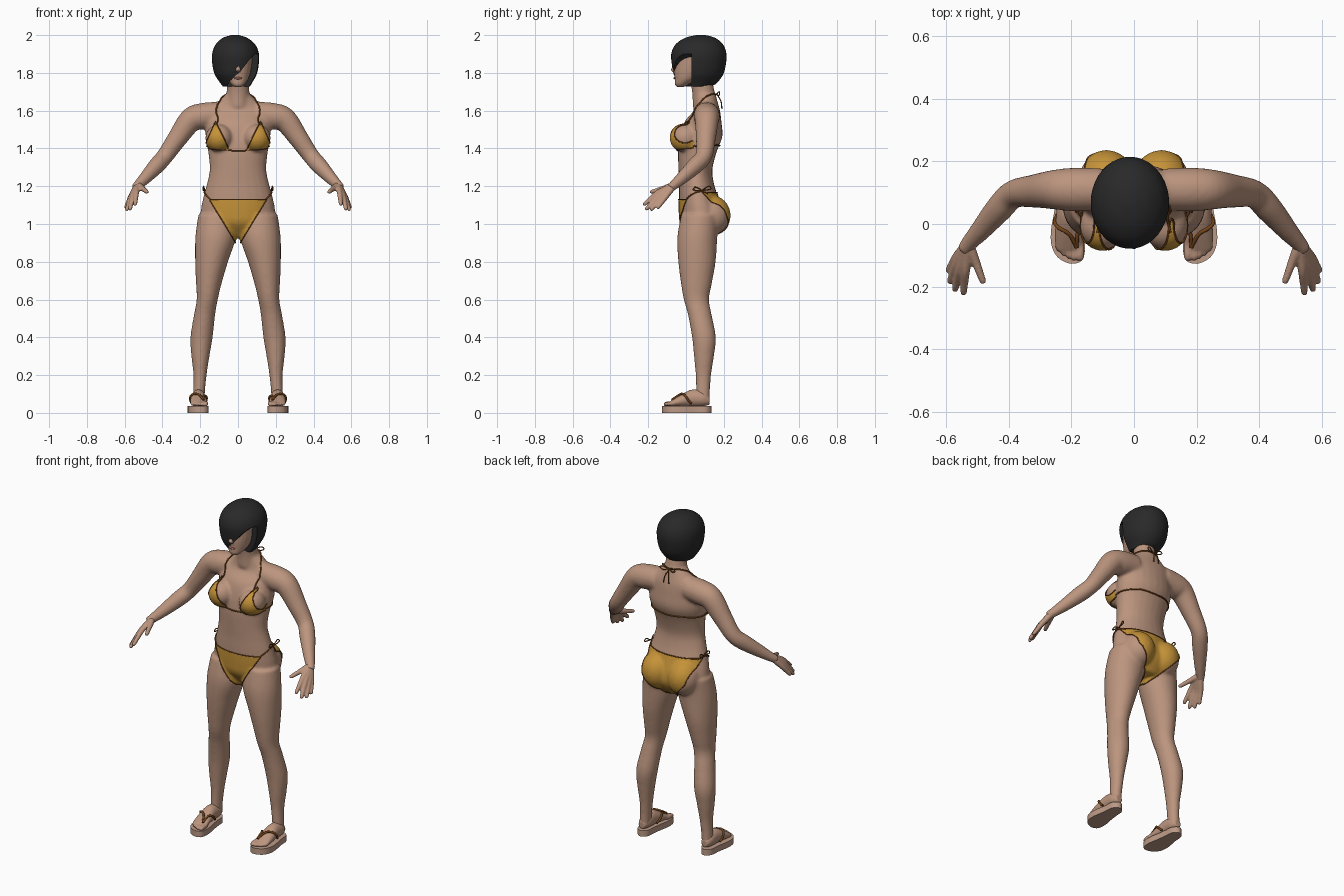
import bpy, bmesh, math
from mathutils import Vector, Matrix
from mathutils.bvhtree import BVHTree

if "Cube" in bpy.data.objects:
    bpy.data.objects.remove(bpy.data.objects["Cube"])
X, Y, Z = Vector((1, 0, 0)), Vector((0, 1, 0)), Vector((0, 0, 1))


def material(name, rgb):
    m = bpy.data.materials.new(name)
    m.use_nodes = True
    m.diffuse_color = (*rgb, 1)
    node = next(n for n in m.node_tree.nodes if n.type == 'BSDF_PRINCIPLED')
    node.inputs["Base Color"].default_value = (*rgb, 1)
    node.inputs["Roughness"].default_value = 0.7
    return m


skin = material("skin", (0.50, 0.30, 0.21))
gold = material("gold cloth", (0.56, 0.29, 0.04))
brown = material("brown cord", (0.18, 0.06, 0.01))
black = material("black hair", (0.022, 0.022, 0.022))
sole_tan = material("sole tan", (0.50, 0.32, 0.24))
lip = material("lip red", (0.36, 0.15, 0.11))


def catmull(pts, n=5, closed=False):
    m, out = len(pts), []
    get = lambda k: pts[k % m] if closed else pts[max(0, min(k, m - 1))]
    for i in range(m if closed else m - 1):
        for t in (k / n for k in range(n)):
            out.append(tuple(
                0.5 * (2*q + (r-p)*t + (2*p - 5*q + 4*r - s)*t*t + (3*q - p - 3*r + s)*t**3)
                for p, q, r, s in zip(get(i-1), get(i), get(i+1), get(i+2))))
    return out if closed else out + [tuple(pts[-1])]


def loft(bm, rings, axis=None, mirror=False, sides=24):
    """Tube through rings (x, y, z, radius[, second radius])."""
    rings = catmull(rings)
    for s in ((1, -1) if mirror else (1,)):
        mids = [Vector((r[0] * s, r[1], r[2])) for r in rings]
        loops = []
        for i, r in enumerate(rings):
            u, v = X, (Y if axis == 'Z' else Z)
            if axis is None:
                q = (mids[min(i+1, len(mids)-1)] - mids[max(i-1, 0)]).to_track_quat('Z', 'Y')
                u, v = q @ X, q @ Y
            a, b = max(r[3], 0.002), max(r[-1], 0.002)
            angles = [math.tau * k / sides for k in range(sides)]
            loops.append([bm.verts.new(mids[i] + u*a*math.cos(t) + v*b*math.sin(t)) for t in angles])
        for p, q in zip(loops, loops[1:]):
            for k in range(sides):
                j = (k + 1) % sides
                bm.faces.new((p[k], p[j], q[j], q[k]))
        bm.faces.new(loops[0])
        bm.faces.new(loops[-1])


def ball(bm, centre, radii, mirror=False):
    for s in ((1, -1) if mirror else (1,)):
        place = Matrix.Translation((centre[0] * s, *centre[1:])) @ Matrix.Diagonal((*radii, 1))
        bmesh.ops.create_uvsphere(bm, u_segments=24, v_segments=16, radius=1, matrix=place)


def make(name, bm, mat, fix=True):
    if fix:
        bmesh.ops.recalc_face_normals(bm, faces=bm.faces[:])
    me = bpy.data.meshes.new(name)
    bm.to_mesh(me)
    bm.free()
    me.materials.append(mat)
    me.shade_smooth()
    ob = bpy.data.objects.new(name, me)
    bpy.context.collection.objects.link(ob)
    return ob


def bake(ob, mat):
    me = bpy.data.meshes.new_from_object(ob.evaluated_get(bpy.context.evaluated_depsgraph_get()))
    ob.modifiers.clear()
    ob.data = me
    me.materials.clear()
    me.materials.append(mat)
    me.shade_smooth()


def fuse(name, bm, voxel, passes):
    """Weld overlapping skin parts into one soft surface."""
    ob = make(name, bm, skin)
    mod = ob.modifiers.new("weld", 'REMESH')
    mod.mode, mod.voxel_size = 'VOXEL', voxel
    mod = ob.modifiers.new("soften", 'SMOOTH')
    mod.factor, mod.iterations = 0.5, passes
    bake(ob, skin)
    me = ob.data
    return ob, BVHTree.FromPolygons([v.co for v in me.vertices], [p.vertices[:] for p in me.polygons])


def cord(name, pts, r=0.004, surface=None, smooth=True):
    pts = [Vector(p) for p in (catmull(pts, 8) if smooth else pts)]
    if surface:
        hits = [surface.find_nearest(p) for p in pts]
        pts = [h[0] + h[1] * r * 0.7 for h in hits]
    cu = bpy.data.curves.new(name, 'CURVE')
    cu.dimensions, cu.bevel_depth, cu.bevel_resolution, cu.use_fill_caps = '3D', r, 2, True
    sp = cu.splines.new('POLY')
    sp.points.add(len(pts) - 1)
    for point, p in zip(sp.points, pts):
        point.co = (*p, 1)
    cu.materials.append(brown)
    bpy.context.collection.objects.link(bpy.data.objects.new(name, cu))


def pair(name, pts, r=0.004, surface=None):
    for side, s in (("left", 1), ("right", -1)):
        cord(side + "_" + name, [(p[0] * s, *p[1:]) for p in pts], r, surface)


# Torso, neck, legs and arms
bm = bmesh.new()
loft(bm, [(0, .09, .93, .09, .06), (0, .085, 1, .18, .11), (0, .08, 1.06, .198, .115),
          (0, .065, 1.15, .182, .102), (0, .055, 1.22, .163, .092), (0, .05, 1.29, .15, .09),
          (0, .06, 1.38, .158, .102), (0, .08, 1.46, .172, .112), (0, .09, 1.54, .17, .098),
          (0, .11, 1.6, .16, .07), (0, .108, 1.645, .11, .06), (0, .1, 1.69, .062, .056)], 'Z')
loft(bm, [(0, .1, 1.62, .065), (0, .092, 1.7, .06), (0, .07, 1.8, .058)], 'Z')
ball(bm, (.1, -.005, 1.455), (.073, .078, .073), True)
ball(bm, (.088, .13, 1.045), (.092, .103, .105), True)
loft(bm, [(.11, .075, 1.05, .1, .1), (.118, .06, .93, .108, .106), (.14, .058, .8, .087, .099),
          (.155, .055, .68, .067, .081), (.163, .055, .6, .056, .067), (.177, .073, .52, .056, .063),
          (.193, .095, .4, .059, .063), (.199, .095, .3, .048, .053), (.201, .092, .2, .035, .041),
          (.206, .09, .11, .031, .037), (.208, .09, .06, .031, .037)], 'Z', True)
loft(bm, [(.1, .11, 1.58, .068), (.19, .11, 1.57, .07), (.25, .11, 1.55, .064), (.32, .105, 1.455, .053),
          (.385, .095, 1.362, .045), (.43, .05, 1.31, .044), (.49, -.02, 1.245, .034),
          (.53, -.065, 1.205, .026), (.545, -.085, 1.19, .024)], None, True)
body, body_skin = fuse("body", bm, .008, 10)

# Hands: every finger runs from the wrist through its knuckle to the tip
bm = bmesh.new()
wrist = Vector((.53, -.062, 1.207))
for knuckle, tip in (((.538, -.15, 1.165), (.545, -.226, 1.1)), ((.555, -.145, 1.152), (.573, -.214, 1.074)),
                     ((.566, -.128, 1.143), (.59, -.188, 1.072)), ((.57, -.11, 1.14), (.595, -.152, 1.083)),
                     ((.506, -.12, 1.188), (.48, -.19, 1.168))):
    k, t = Vector(knuckle), Vector(tip)
    loft(bm, [(*wrist, .018), (*wrist.lerp(k, .5), .017), (*k, .0145), (*k.lerp(t, .5), .0125),
              (*k.lerp(t, .9), .0105), (*t, .006)], None, True, 12)
fuse("hands", bm, .005, 3)

# Feet with toes
bm = bmesh.new()
loft(bm, [(.21, .125, .065, .02, .022), (.21, .09, .075, .035, .04), (.21, .03, .078, .038, .045),
          (.209, -.03, .063, .044, .031), (.206, -.075, .05, .045, .017), (.206, -.088, .048, .036, .01)], 'Y', True)
for x, tip, r in ((.172, -.118, .0135), (.192, -.117, .011), (.209, -.11, .0105),
                  (.225, -.1, .01), (.24, -.086, .0095)):
    loft(bm, [(x, -.06, .05, r), (x, tip + .015, .047, r), (x, tip, .045, r * .5)], 'Y', True, 12)
feet, feet_skin = fuse("feet", bm, .005, 3)

# Head with nose
bm = bmesh.new()
loft(bm, [(0, -.03, 1.725, .018, .018), (0, -.022, 1.74, .036, .037), (0, .005, 1.77, .056, .065),
          (0, .025, 1.81, .068, .088), (0, .043, 1.86, .075, .104), (0, .05, 1.91, .075, .107),
          (0, .06, 1.955, .05, .075), (0, .06, 1.97, .03, .05)], 'Z')
loft(bm, [(0, -.052, 1.862, .008), (0, -.062, 1.835, .01), (0, -.067, 1.815, .014), (0, -.06, 1.805, .01)], 'Z')
fuse("head", bm, .005, 3)
for name, centre, radii, mat, both in (("lips", (0, -.06, 1.772), (.022, .006, .006), lip, False),
                                       ("eyes", (.034, -.049, 1.85), (.013, .006, .005), black, True),
                                       ("eyebrows", (.036, -.05, 1.872), (.018, .005, .003), black, True)):
    bm = bmesh.new()
    ball(bm, centre, radii, both)
    make(name, bm, mat)

# Bobbed hair, opened below a slanting fringe
bm = bmesh.new()
loft(bm, [(-.008, .055, 1.728, .072, .075), (-.01, .062, 1.745, .083, .1), (-.012, .066, 1.79, .11, .13),
          (-.013, .068, 1.84, .122, .142), (-.013, .068, 1.9, .124, .146), (-.014, .07, 1.95, .105, .126),
          (-.016, .075, 1.985, .065, .08), (-.016, .078, 2, .02, .025)], 'Z', sides=40)
hair = make("hair", bm, black)
bm = bmesh.new()
outline = [(-.07, 1.7), (-.045, 1.755), (.015, 1.81), (.06, 1.87), (.09, 1.9), (.2, 1.9), (.2, 1.7)]
face = bm.faces.new([bm.verts.new((x, -.2, z)) for x, z in outline])
grown = bmesh.ops.extrude_face_region(bm, geom=[face])["geom"]
bmesh.ops.translate(bm, vec=(0, .23, 0), verts=[g for g in grown if isinstance(g, bmesh.types.BMVert)])
cutter = make("face_opening_cutter", bm, black)
cutter.hide_render = True
mod = hair.modifiers.new("face opening", 'BOOLEAN')
mod.operation, mod.object = 'DIFFERENCE', cutter
bake(hair, black)
hair.data.set_sharp_from_angle(angle=math.radians(40))
bpy.data.objects.remove(cutter)


def panel(name, outline, split, front):
    """Cloth cut from the body surface inside a convex outline, with a corded edge."""
    bm = bmesh.new()
    bm.from_mesh(body.data)
    planes = [((0, split, 0), (0, 1 if front else -1, 0))]
    for (ax, az), (bx, bz) in zip(outline, outline[1:] + outline[:1]):
        planes.append(((ax, 0, az), (bz - az, 0, ax - bx)))
    for co, no in planes:
        bmesh.ops.bisect_plane(bm, geom=bm.verts[:] + bm.edges[:] + bm.faces[:], plane_co=co,
                               plane_no=Vector(no).normalized(), clear_outer=True)
    left = {e for e in bm.edges if e.is_boundary and any(abs(v.co.y - split) > .002 for v in e.verts)}
    bm.normal_update()
    for v in bm.verts:
        v.co += v.normal * .004
    while left:
        path = list(left.pop().verts)
        for _ in range(2):
            path.reverse()
            while True:
                step = next((e for e in path[-1].link_edges if e in left), None)
                if step is None:
                    break
                left.remove(step)
                path.append(step.other_vert(path[-1]))
        if len(path) > 8:
            cord(name + "_trim", [v.co.copy() for v in path[::3] + path[-1:]], .003, smooth=False)
    make(name, bm, gold, fix=False)


# Swimwear cloth
cup = [(.045, 1.39), (.178, 1.405), (.118, 1.54)]
panel("left_cup", cup, .04, True)
panel("right_cup", [(-x, z) for x, z in reversed(cup)], .04, True)
for name, half, front in (("front_brief", [(.015, .9), (.15, 1.13)], True),
                          ("back_brief", [(.02, .9), (.14, 1.04), (.172, 1.165)], False)):
    panel(name, [(-x, z) for x, z in reversed(half)] + half, .06, front)

# Swimwear cords and bows
pair("neck_strap", [(.118, -.03, 1.535), (.115, .02, 1.6), (.1, .08, 1.66), (.06, .13, 1.685), (0, .16, 1.685)],
     .004, body_skin)
pair("back_strap", [(.178, .03, 1.41), (.17, .1, 1.41), (.1, .18, 1.41), (0, .2, 1.405)], .004, body_skin)
cord("front_strap", [(-.05, -.05, 1.39), (0, -.04, 1.388), (.05, -.05, 1.39)], .004, body_skin)
pair("hip_cord", [(.148, 0, 1.13), (.17, .04, 1.16), (.18, .085, 1.175), (.17, .13, 1.165)], .004, body_skin)
pair("hip_bow", [(.175, .085, 1.178), (.182, .05, 1.195), (.185, .04, 1.18), (.182, .085, 1.178),
                 (.185, .13, 1.185), (.182, .12, 1.2), (.178, .085, 1.178)], .003)
pair("neck_bow", [(0, .16, 1.685), (.035, .175, 1.7), (.05, .178, 1.69), (.03, .172, 1.678), (0, .165, 1.685),
                  (.012, .185, 1.65), (.018, .19, 1.61)], .003)

# Sandals
edge = catmull([(.212, .135), (.246, .11), (.253, .05), (.265, -.02), (.263, -.07), (.242, -.108), (.2, -.127),
                (.164, -.113), (.156, -.06), (.166, 0), (.174, .06), (.18, .11)], 5, True)
for side, s in (("left", 1), ("right", -1)):
    bm = bmesh.new()
    face = bm.faces.new([bm.verts.new((x * s, y, 0)) for x, y in edge])
    grown = bmesh.ops.extrude_face_region(bm, geom=[face])["geom"]
    bmesh.ops.translate(bm, vec=(0, 0, .036), verts=[g for g in grown if isinstance(g, bmesh.types.BMVert)])
    sole = make(side + "_sandal_sole", bm, sole_tan)
    sole.data.set_sharp_from_angle(angle=math.radians(40))
pair("sandal_outer_strap", [(.183, -.075, .07), (.205, -.035, .095), (.235, 0, .08), (.255, .03, .045)], .006, feet_skin)
pair("sandal_inner_strap", [(.183, -.075, .07), (.18, -.03, .09), (.172, .01, .07), (.165, .03, .045)], .006, feet_skin)
